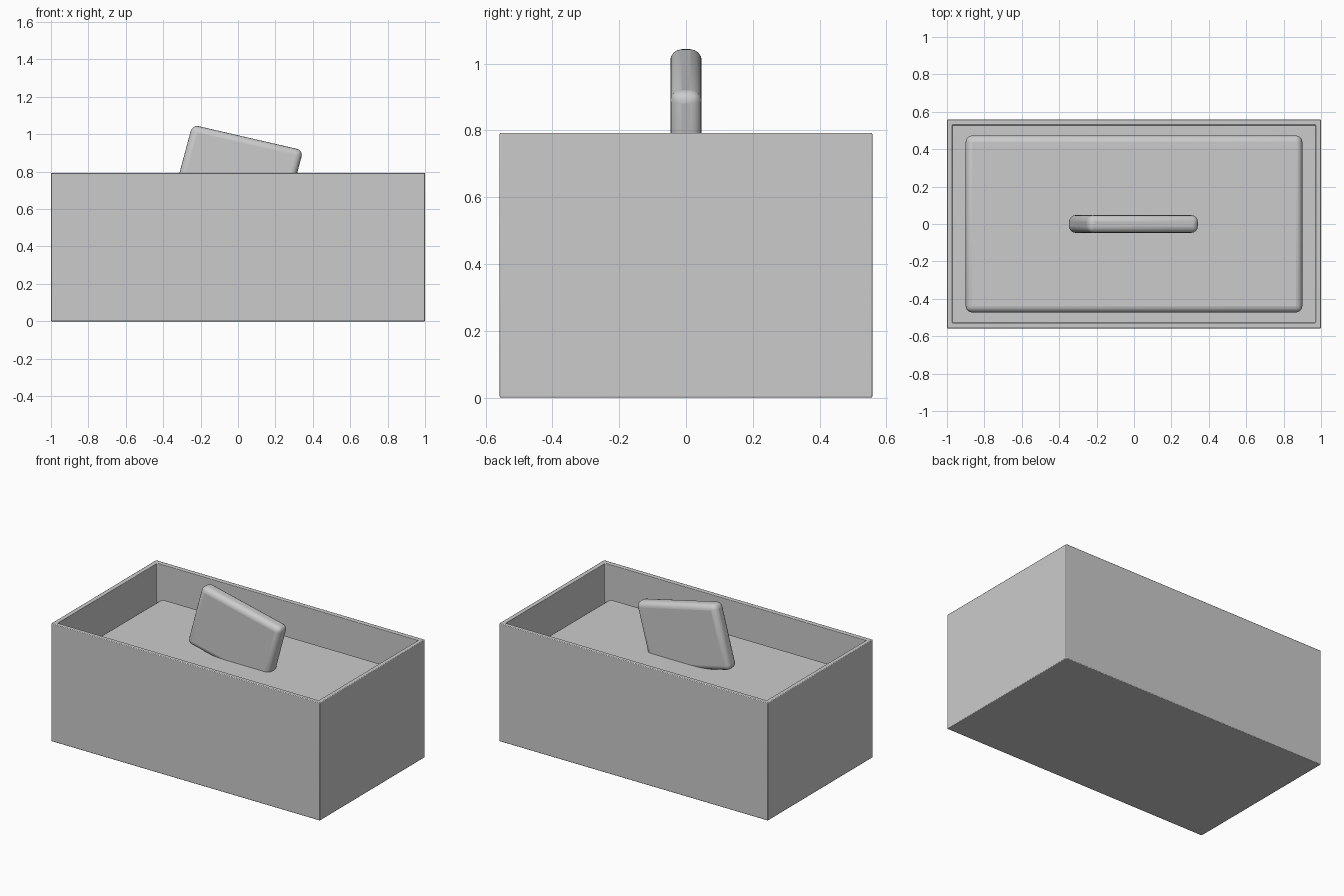
import bpy, bmesh

if "Cube" in bpy.data.objects:
    bpy.data.objects.remove(bpy.data.objects["Cube"])

H = 0.793          # bin height
WALL = 0.04        # wall and floor thickness


def make_object(name, bm, bevel, segments):
    bmesh.ops.recalc_face_normals(bm, faces=bm.faces)
    mesh = bpy.data.meshes.new(name)
    bm.to_mesh(mesh)
    bm.free()
    ob = bpy.data.objects.new(name, mesh)
    bpy.context.collection.objects.link(ob)
    mod = ob.modifiers.new("rounding", 'BEVEL')
    mod.width = bevel
    mod.segments = segments
    bpy.ops.object.select_all(action='DESELECT')
    ob.select_set(True)
    bpy.context.view_layer.objects.active = ob
    bpy.ops.object.shade_smooth_by_angle()
    return ob


def box(hx, hy, z0, z1):
    bm = bmesh.new()
    bmesh.ops.create_cube(bm, size=1)
    for v in bm.verts:
        v.co = (v.co.x * 2 * hx, v.co.y * 2 * hy, z1 if v.co.z > 0 else z0)
    return bm


# Open bin: inset the top face and push it down to the floor
bm = box(1.0, 0.558, 0, H)
bm.normal_update()
top = max(bm.faces, key=lambda f: f.calc_center_median().z)
bmesh.ops.inset_region(bm, faces=[top], thickness=WALL)
ret = bmesh.ops.extrude_discrete_faces(bm, faces=[top])
for v in ret["faces"][0].verts:
    v.co.z = WALL
make_object("bin", bm, 0.004, 2)

# Soft-edged filling block
make_object("filling", box(0.9, 0.473, WALL, 0.602), 0.035, 4)

# Tilted paddle sunk into the filling
profile = [(-0.3555, 0.635), (0.2375, 0.4985), (0.349, 0.914), (-0.244, 1.0505)]
bm = bmesh.new()
face = bm.faces.new([bm.verts.new((x, -0.047, z)) for x, z in profile])
ext = bmesh.ops.extrude_face_region(bm, geom=[face], use_keep_orig=True)
for v in ext["geom"]:
    if isinstance(v, bmesh.types.BMVert):
        v.co.y = 0.047
make_object("paddle", bm, 0.034, 4)
